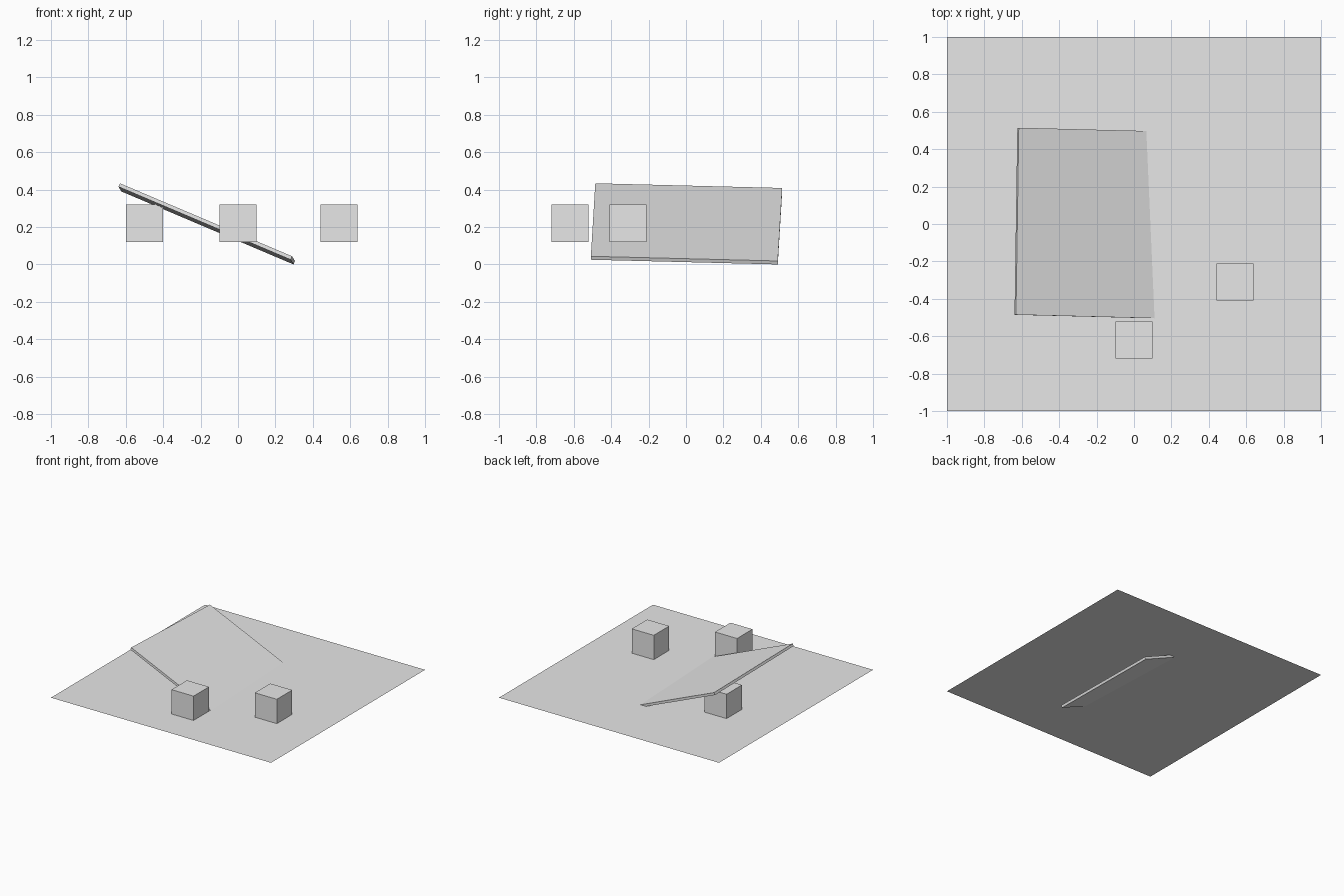
import bpy, bmesh
from mathutils import Vector, Matrix

cube = bpy.data.objects.get("Cube")
if cube:
    bpy.data.objects.remove(cube, do_unlink=True)

# Single plain grey material
grey = bpy.data.materials.new("light grey")
grey.use_nodes = True
colour = (0.8, 0.8, 0.8, 1.0)
grey.diffuse_color = colour
grey.node_tree.nodes["Principled BSDF"].inputs["Base Color"].default_value = colour


def add_object(name, bm, matrix):
    mesh = bpy.data.meshes.new(name)
    bm.to_mesh(mesh)
    bm.free()
    mesh.materials.append(grey)
    obj = bpy.data.objects.new(name, mesh)
    obj.matrix_world = matrix
    bpy.context.collection.objects.link(obj)
    return obj


def add_box(name, size, matrix):
    bm = bmesh.new()
    bmesh.ops.create_cube(bm, size=1.0)
    bmesh.ops.scale(bm, vec=size, verts=bm.verts)
    return add_object(name, bm, matrix)


# Ground sheet: flat square without thickness
GROUND_Z = 0.12
bm = bmesh.new()
bmesh.ops.create_grid(bm, x_segments=1, y_segments=1, size=1.0)
add_object("ground_sheet", bm, Matrix.Translation((0, 0, GROUND_Z)))

# Three equal blocks resting on the sheet
BLOCK = 0.2
for name, x, y in (("front_block", 0.0, -0.62),
                   ("left_block", 0.54, -0.31),
                   ("block_under_ramp", -0.5, 0.23)):
    add_box(name, (BLOCK, BLOCK, BLOCK),
            Matrix.Translation((x, y, GROUND_Z + BLOCK / 2)))

# Tilted square ramp whose low end passes through the sheet
THICK = 0.02
across = Vector((0.015, 1.0, -0.025)).normalized()
down = Vector((0.92, -0.02, -0.39))
down = (down - across * down.dot(across)).normalized()
normal = down.cross(across)
high_corner = Vector((-0.631, -0.485, 0.434))
centre = high_corner + (down + across) / 2 - normal * THICK / 2
turn = Matrix((down, across, normal)).transposed().to_4x4()
add_box("ramp", (1.0, 1.0, THICK), Matrix.Translation(centre) @ turn)
